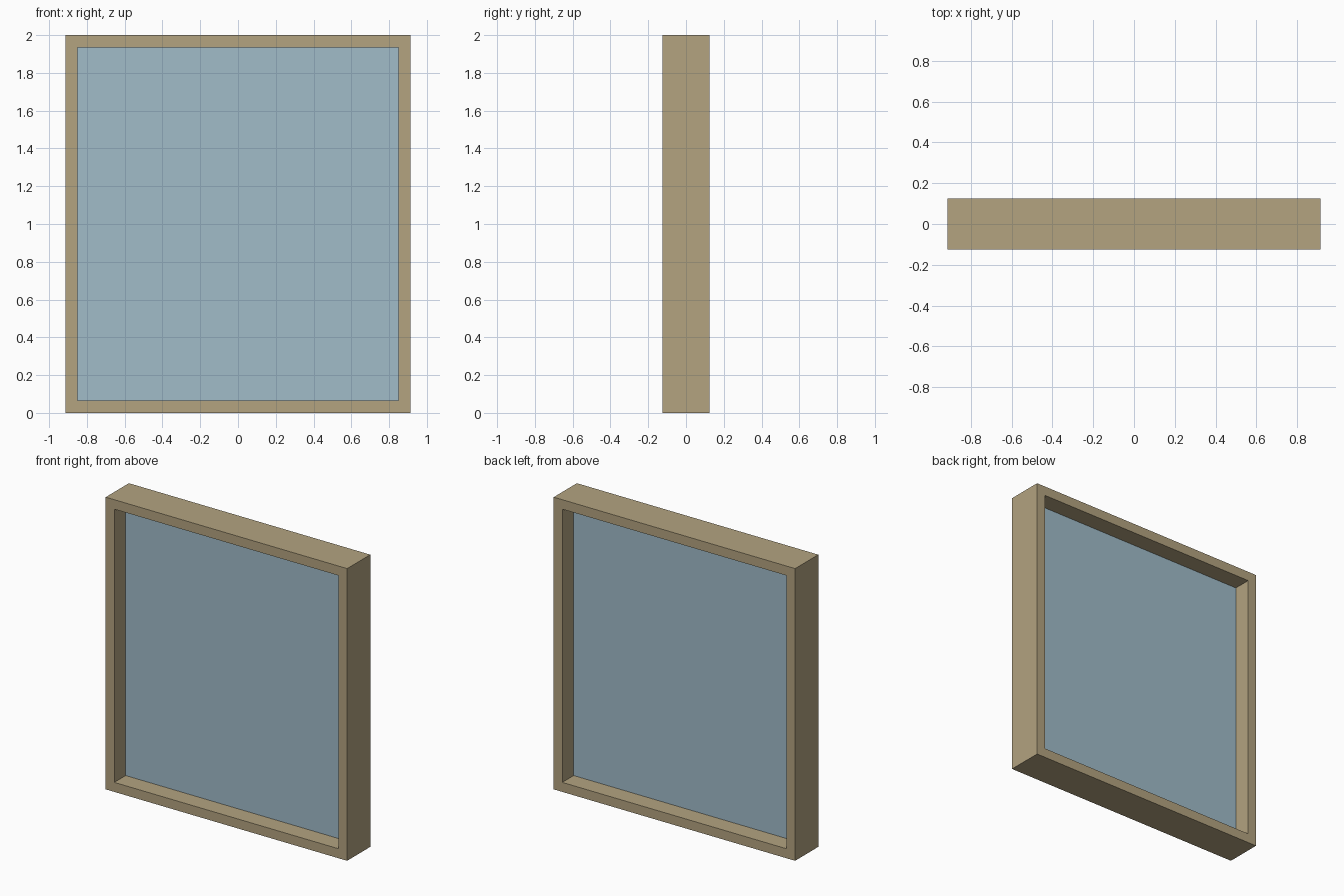
import bpy, bmesh

if "Cube" in bpy.data.objects:
    bpy.data.objects.remove(bpy.data.objects["Cube"])

HALF_W, HEIGHT, HALF_D, BAR = 0.914, 2.0, 0.125, 0.065


def material(name, rgb):
    # Convert display colour (0-255) to linear
    lin = [(c / 255 / 12.92) if c / 255 <= 0.04045 else ((c / 255 + 0.055) / 1.055) ** 2.4 for c in rgb]
    m = bpy.data.materials.new(name)
    m.diffuse_color = (*lin, 1.0)
    m.use_nodes = True
    m.node_tree.nodes["Principled BSDF"].inputs["Base Color"].default_value = m.diffuse_color
    return m


def add_object(name, bm, mat):
    bmesh.ops.recalc_face_normals(bm, faces=bm.faces)
    mesh = bpy.data.meshes.new(name)
    bm.to_mesh(mesh)
    bm.free()
    mesh.materials.append(mat)
    ob = bpy.data.objects.new(name, mesh)
    bpy.context.collection.objects.link(ob)
    return ob


def rectangle(bm, inset, y):
    x, lo, hi = HALF_W - inset, inset, HEIGHT - inset
    return [bm.verts.new((px, y, pz)) for px, pz in ((-x, lo), (x, lo), (x, hi), (-x, hi))]


# Window frame: a rectangular cross-section carried round four mitred corners
bm = bmesh.new()
loops = [rectangle(bm, i, y) for i, y in ((0, -HALF_D), (0, HALF_D), (BAR, HALF_D), (BAR, -HALF_D))]
for a, b in zip(loops, loops[1:] + loops[:1]):
    for i in range(4):
        j = (i + 1) % 4
        bm.faces.new((a[i], a[j], b[j], b[i]))
add_object("window_frame", bm, material("tan frame", (179, 163, 128)))

# Glass pane: thin plate in the middle of the frame depth
bm = bmesh.new()
front, back = rectangle(bm, BAR, -0.002), rectangle(bm, BAR, 0.002)
bm.faces.new(front)
bm.faces.new(back[::-1])
add_object("glass_pane", bm, material("pale blue glass", (161, 188, 201)))
